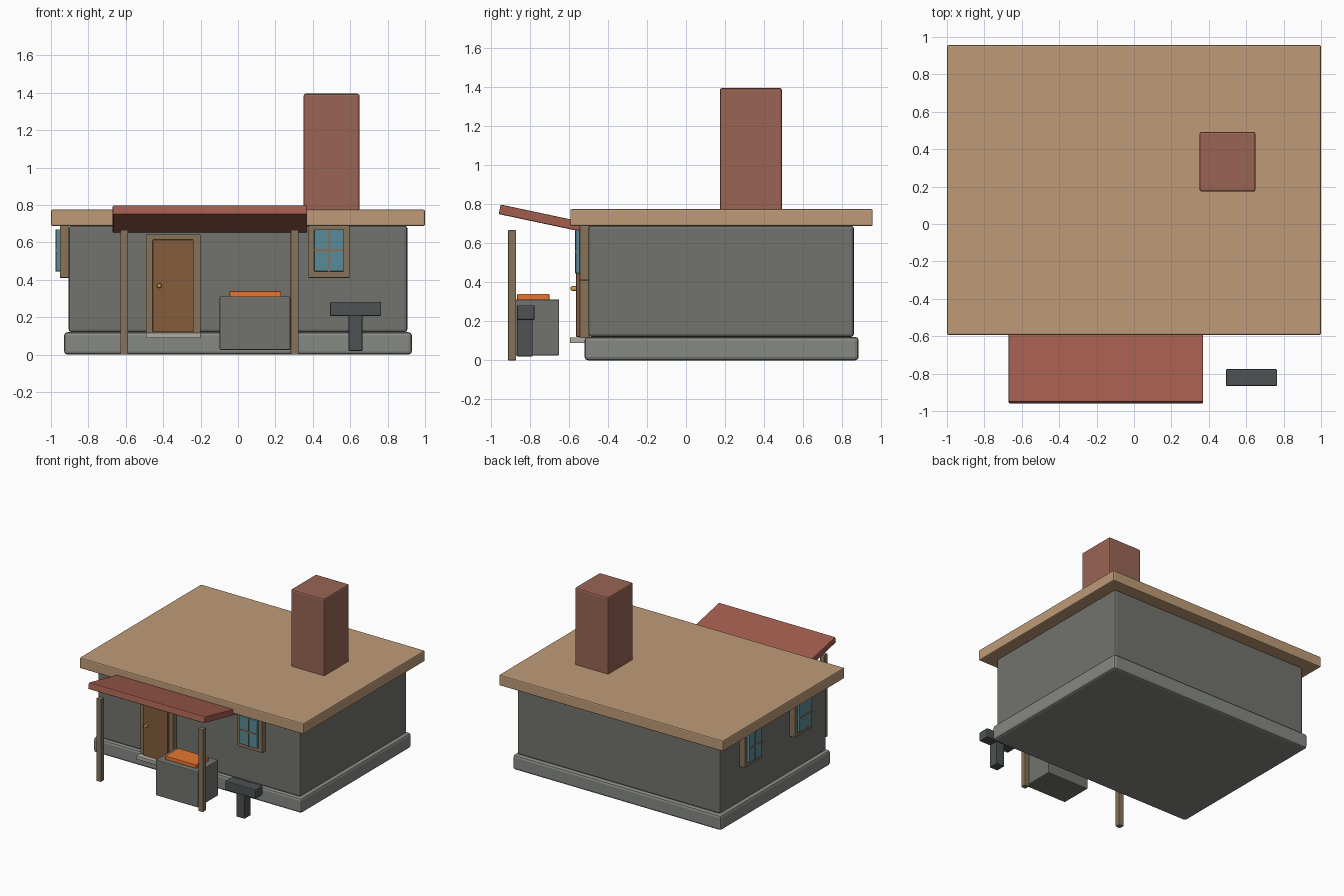
import bpy, math

if "Cube" in bpy.data.objects:
    bpy.data.objects.remove(bpy.data.objects["Cube"])

materials = {}


def paint(obj, name, rgb):
    if name not in materials:
        materials[name] = bpy.data.materials.new(name)
        materials[name].diffuse_color = (*rgb, 1)
    obj.data.materials.append(materials[name])


STONE = ("stone", (0.17, 0.17, 0.155))
PALE = ("pale_stone", (0.24, 0.25, 0.23))
STEP = ("step_stone", (0.42, 0.42, 0.36))
THATCH = ("roof_tan", (0.52, 0.33, 0.19))
BRICK = ("brick", (0.32, 0.13, 0.09))
RED = ("canopy_red", (0.36, 0.11, 0.075))
TIMBER = ("timber", (0.24, 0.17, 0.10))
DOOR = ("door_wood", (0.23, 0.11, 0.045))
GLASS = ("glass", (0.10, 0.26, 0.32))
IRON = ("iron", (0.075, 0.085, 0.085))
EMBER = ("ember", (0.80, 0.18, 0.03))
BRASS = ("brass", (0.60, 0.36, 0.08))


def box(name, x, y, z, colour, bevel=0.004, tilt=0):
    """Bevelled box from (min, max) ranges, optionally tilted about x."""
    bpy.ops.mesh.primitive_cube_add(size=1, location=[sum(r) / 2 for r in (x, y, z)])
    obj = bpy.context.object
    obj.name = name
    obj.scale = [r[1] - r[0] for r in (x, y, z)]
    bpy.ops.object.transform_apply(location=False, rotation=False, scale=True)
    obj.rotation_euler.x = math.radians(tilt)
    if bevel:
        mod = obj.modifiers.new("edges", 'BEVEL')
        mod.width = bevel
        mod.segments = 2
    paint(obj, *colour)
    return obj


def window(name, origin, turn):
    """Four-pane window built facing -y, then turned and moved to its wall."""
    parts = [
        box(name + "_frame", (-0.11, 0.11), (-0.045, 0.005), (0.41, 0.69), TIMBER),
        box(name + "_glass", (-0.08, 0.08), (-0.065, -0.04), (0.445, 0.67), GLASS),
        box(name + "_upright_bar", (-0.006, 0.006), (-0.068, -0.06), (0.445, 0.67), TIMBER, 0),
        box(name + "_cross_bar", (-0.08, 0.08), (-0.068, -0.06), (0.552, 0.564), TIMBER, 0),
    ]
    c, s = math.cos(turn), math.sin(turn)
    for p in parts:
        px, py, pz = p.location
        p.location = (origin[0] + c * px - s * py, origin[1] + s * px + c * py, pz)
        p.rotation_euler.z = turn


# House body
box("foundation", (-0.93, 0.93), (-0.52, 0.885), (0, 0.12), PALE, 0.018)
box("walls", (-0.905, 0.905), (-0.50, 0.86), (0.12, 0.69), STONE, 0.014)
box("roof_slab", (-1, 1), (-0.593, 0.957), (0.688, 0.775), THATCH, 0.008)
box("chimney", (0.35, 0.65), (0.173, 0.493), (0.70, 1.395), BRICK, 0.012)

# Door
box("door_frame", (-0.493, -0.20), (-0.545, -0.495), (0.115, 0.643), TIMBER)
box("door_panel", (-0.456, -0.237), (-0.563, -0.53), (0.12, 0.615), DOOR)
box("door_step", (-0.493, -0.20), (-0.595, -0.50), (0.088, 0.118), STEP)
box("door_handle", (-0.433, -0.409), (-0.592, -0.555), (0.356, 0.38), BRASS, 0.008)

# Windows: one in front, two on the left wall
window("front_window", (0.487, -0.50), 0)
for label, y in (("left_rear_window", 0.50), ("left_front_window", -0.14)):
    window(label, (-0.908, y), -math.pi / 2)

# Canopy and posts
box("canopy", (-0.67, 0.37), (-0.96, -0.49), (0.70, 0.75), RED, 0.006, tilt=-12)
for label, x in (("left_post", -0.608), ("right_post", 0.303)):
    box(label, (x - 0.021, x + 0.021), (-0.912, -0.87), (0, 0.667), TIMBER)

# Forge
box("forge_block", (-0.098, 0.28), (-0.912, -0.65), (0.025, 0.312), STONE, 0.006)
box("forge_embers", (-0.045, 0.23), (-0.865, -0.70), (0.305, 0.34), EMBER)

# Anvil
box("anvil_top", (0.492, 0.765), (-0.866, -0.776), (0.207, 0.282), IRON, 0.006)
box("anvil_stand", (0.592, 0.665), (-0.866, -0.786), (0.02, 0.21), IRON)

for m in bpy.data.materials:
    if m.users and not m.is_grease_pencil:
        m.use_nodes = True
        m.node_tree.nodes["Principled BSDF"].inputs["Base Color"].default_value = m.diffuse_color
